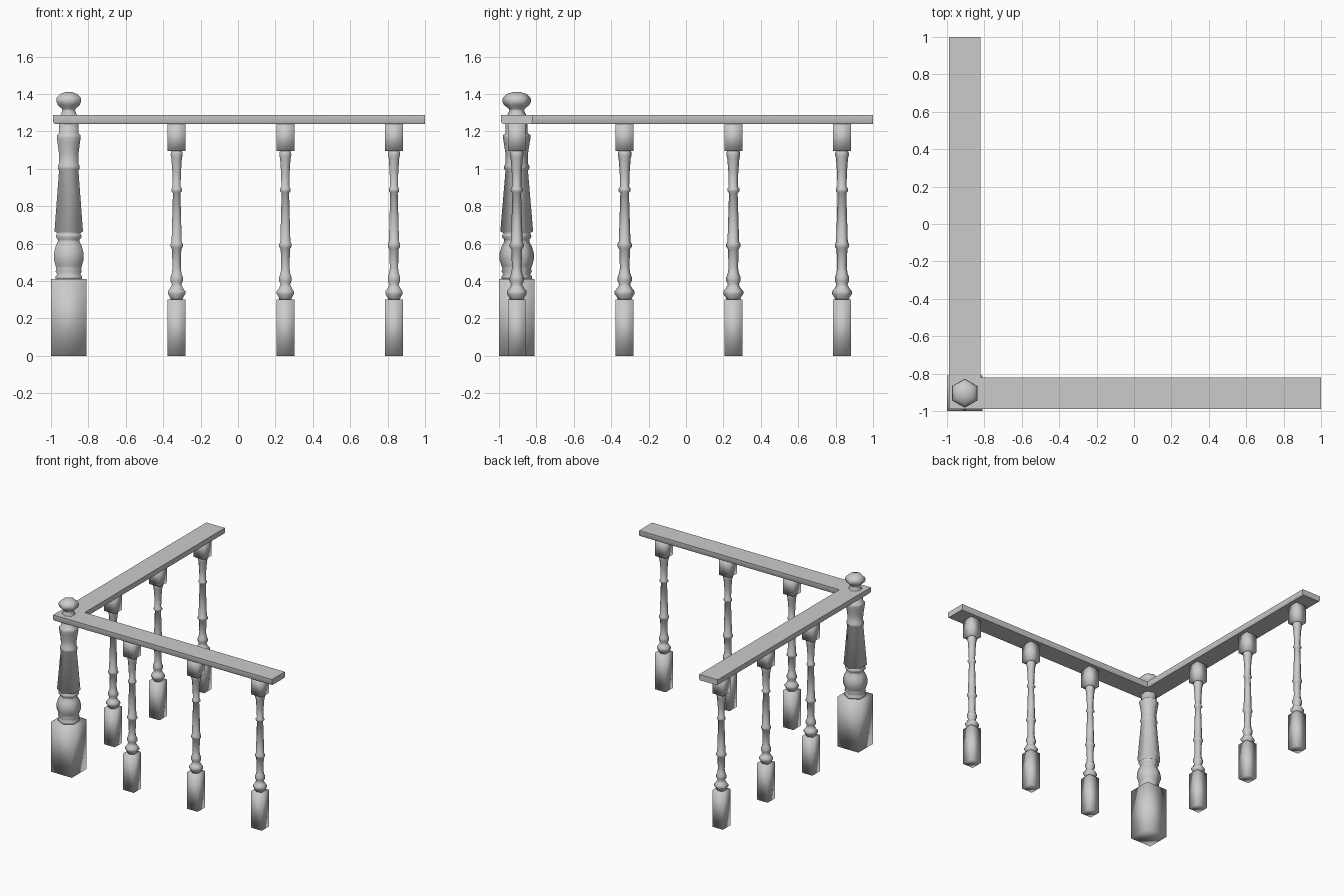
import bpy, bmesh, math

if "Cube" in bpy.data.objects:
    bpy.data.objects.remove(bpy.data.objects["Cube"])

C = -0.905  # centre line of both railing runs


def finish(bm, name):
    bmesh.ops.recalc_face_normals(bm, faces=bm.faces)
    me = bpy.data.meshes.new(name)
    bm.to_mesh(me)
    bm.free()
    for p in me.polygons:
        p.use_smooth = True
    ob = bpy.data.objects.new(name, me)
    bpy.context.collection.objects.link(ob)
    return ob


def block(bm, half, z0, z1):
    vs = bmesh.ops.create_cube(bm, size=1)["verts"]
    for v in vs:
        v.co = (v.co.x * 2 * half, v.co.y * 2 * half, z0 if v.co.z < 0 else z1)


def turned(bm, profile):
    # six-sided lathe, corners pointing along y; profile = (half width in x, z)
    rings = []
    for w, z in profile:
        r = w / math.cos(math.pi / 6)
        rings.append([bm.verts.new((r * math.sin(k * math.pi / 3),
                                    r * math.cos(k * math.pi / 3), z)) for k in range(6)])
    for a, b in zip(rings, rings[1:]):
        for k in range(6):
            n = (k + 1) % 6
            bm.faces.new((a[k], a[n], b[n], b[k]))
    bm.faces.new(rings[0])
    bm.faces.new(rings[-1])


# Newel post: square plinth, turned shaft and finial
bm = bmesh.new()
block(bm, 0.095, 0, 0.41)
turned(bm, [(0.07, 0.41), (0.071, 0.425), (0.062, 0.435), (0.07, 0.45), (0.066, 0.465),
            (0.07, 0.48), (0.08, 0.515), (0.079, 0.55), (0.07, 0.585), (0.058, 0.61),
            (0.058, 0.62), (0.068, 0.635), (0.066, 0.65), (0.06, 0.655), (0.076, 0.665),
            (0.052, 0.99), (0.058, 1.0), (0.058, 1.015), (0.051, 1.03), (0.052, 1.08),
            (0.06, 1.14), (0.064, 1.165), (0.063, 1.18), (0.051, 1.19), (0.051, 1.255),
            (0.045, 1.285), (0.034, 1.31), (0.036, 1.32), (0.058, 1.34), (0.067, 1.36),
            (0.064, 1.38), (0.045, 1.4), (0.016, 1.41)])
newel = finish(bm, "newel_post")
newel.location = (C, C, 0)

# Baluster: square foot, turned spindle, square head
bm = bmesh.new()
block(bm, 0.048, 0, 0.3)
block(bm, 0.048, 1.095, 1.245)
turned(bm, [(0.032, 0.3), (0.035, 0.312), (0.046, 0.33), (0.046, 0.345), (0.034, 0.362),
            (0.025, 0.38), (0.033, 0.4), (0.033, 0.42), (0.026, 0.44), (0.022, 0.47),
            (0.025, 0.57), (0.033, 0.583), (0.033, 0.597), (0.027, 0.61), (0.02, 0.87),
            (0.028, 0.88), (0.028, 0.892), (0.021, 0.905), (0.023, 0.98), (0.028, 1.055),
            (0.032, 1.073), (0.031, 1.088), (0.026, 1.1)])
first = finish(bm, "baluster_front_1")
spots = [(x, C, "front") for x in (-0.328, 0.253, 0.834)]
spots += [(C, y, "left") for y in (-0.328, 0.253, 0.834)]
for i, (x, y, side) in enumerate(spots):
    ob = first
    if i:
        ob = bpy.data.objects.new(f"baluster_{side}_{i % 3 + 1}", first.data)
        bpy.context.collection.objects.link(ob)
    ob.location = (x, y, 0)

# Mitred L-shaped handrail with a small lower chamfer
bm = bmesh.new()
levels = []
for z, d in ((1.24, 0.006), (1.25, 0), (1.287, 0)):
    o, i, e = -0.988 + d, -0.82 - d, 1
    levels.append([bm.verts.new((x, y, z)) for x, y in
                   ((o, o), (e, o), (e, i), (i, i), (i, e), (o, e))])
for a, b in zip(levels, levels[1:]):
    for k in range(6):
        n = (k + 1) % 6
        bm.faces.new((a[k], a[n], b[n], b[k]))
for ring in (levels[0], levels[-1]):
    bm.faces.new((ring[0], ring[1], ring[2], ring[3]))
    bm.faces.new((ring[0], ring[3], ring[4], ring[5]))
rail = finish(bm, "handrail")
bpy.context.view_layer.objects.active = rail
rail.select_set(True)
bpy.ops.object.shade_smooth_by_angle(angle=math.radians(50))
